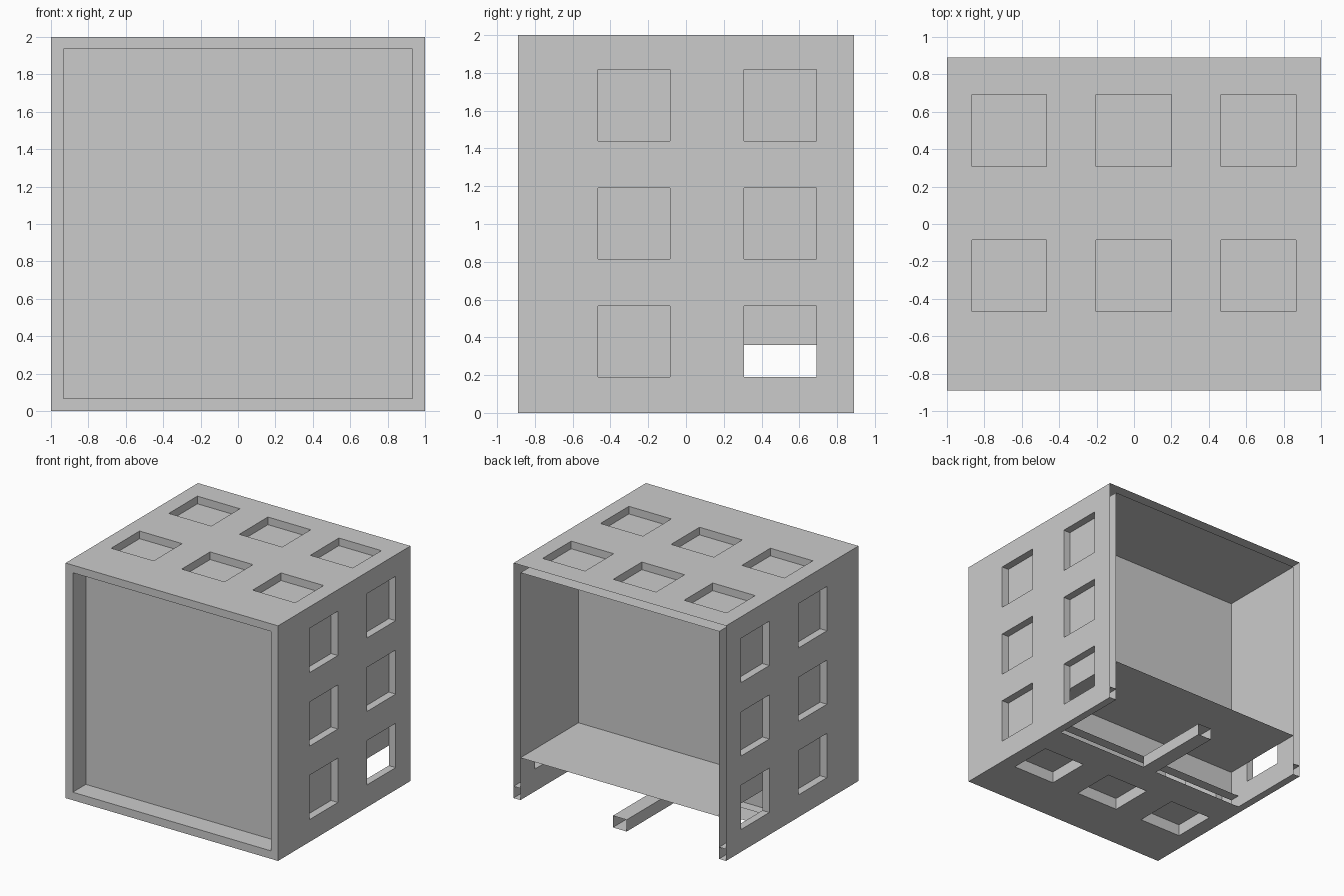
import bpy, bmesh

if "Cube" in bpy.data.objects:
    bpy.data.objects.remove(bpy.data.objects["Cube"])

W, D, H = 1.0, 0.89, 2.0      # half width, half depth, height
IN = 0.935                    # inner lining half width
CEIL, SHELF, LIP = 1.935, 0.36, 0.10
MID, CUT = 0.11, 0.20         # inner partition, rear end of the base plate

ROWS_Y = [(-0.467, -0.085), (0.308, 0.692)]
COLS_X = [(-0.867, -0.467), (-0.203, 0.2), (0.465, 0.865)]
LEVELS_Z = [(0.19, 0.567), (0.815, 1.19), (1.44, 1.817)]


def finish(name, bm):
    bmesh.ops.remove_doubles(bm, verts=bm.verts, dist=1e-5)
    bmesh.ops.recalc_face_normals(bm, faces=bm.faces)
    me = bpy.data.meshes.new(name)
    bm.to_mesh(me)
    bm.free()
    ob = bpy.data.objects.new(name, me)
    bpy.context.collection.objects.link(ob)


def quad(bm, pts):
    bm.faces.new([bm.verts.new(p) for p in pts])


def sheet(name, f, u, v, pockets=(), openings=(), depth=0.0):
    """Flat sheet in (u, v); f(u, v, d) gives the point at inward depth d.
    Pockets get side walls, and a back where no lining lies behind them."""
    bm = bmesh.new()
    holes = [p[:4] for p in pockets] + list(openings)
    us = sorted({*u, *[c for h in holes for c in h[:2]]})
    vs = sorted({*v, *[c for h in holes for c in h[2:]]})
    for a, b in zip(us, us[1:]):
        for c, d in zip(vs, vs[1:]):
            mu, mv = (a + b) / 2, (c + d) / 2
            if not any(h[0] < mu < h[1] and h[2] < mv < h[3] for h in holes):
                quad(bm, [f(a, c, 0), f(b, c, 0), f(b, d, 0), f(a, d, 0)])
    for a, b, c, d, back in pockets:
        ring = [(a, c), (b, c), (b, d), (a, d)]
        for p, q in zip(ring, ring[1:] + ring[:1]):
            quad(bm, [f(*p, 0), f(*q, 0), f(*q, depth), f(*p, depth)])
        if back:
            quad(bm, [f(*p, depth) for p in ring])
    finish(name, bm)


# Side walls: pocketed skin and inner lining, with the low rear window
side_pockets = [(*y, *z, y[0] < MID) for y in ROWS_Y for z in LEVELS_Z]
window = (*ROWS_Y[1], LEVELS_Z[0][0], SHELF)
for side, s in (("left", -1), ("right", 1)):
    sheet(side + "_skin", lambda y, z, d, s=s: (s * (W - d), y, z),
          (-D, D), (0, H), side_pockets, depth=W - IN)
    sheet(side + "_lining", lambda y, z, d, s=s: (s * IN, y, z),
          (MID, D), (0, CEIL), openings=[window])
    sheet(side + "_rail_side", lambda y, z, d, s=s: (s * 0.065, y, z), (CUT, D), (0, LIP))

# Top skin and ceiling
sheet("top_skin", lambda x, y, d: (x, y, H - d), (-W, W), (-D, D),
      [(*x, *y, y[0] < MID) for x in COLS_X for y in ROWS_Y], depth=H - CEIL)
sheet("ceiling", lambda x, y, d: (x, y, CEIL), (-IN, IN), (MID, D))

# Base plate with centre rail and side strips, cut open at the rear
cuts = [(-IN, -0.065, CUT, D), (0.065, IN, CUT, D)]
sheet("base_skin", lambda x, y, d: (x, y, d), (-W, W), (-D, D),
      [(*x, *ROWS_Y[0], True) for x in COLS_X], cuts, depth=LIP)
sheet("base_lining", lambda x, y, d: (x, y, LIP), (-W, W), (MID, D), openings=cuts)

# Rear shelf and partition
sheet("shelf", lambda x, y, d: (x, y, SHELF), (-IN, IN), (MID, D))
sheet("partition", lambda x, z, d: (x, MID, z), (-IN, IN), (LIP, CEIL))

# Front rim and recessed panel
sheet("front_panel", lambda x, z, d: (x, -D + d, z), (-W, W), (0, H),
      [(-0.932, 0.932, 0.068, CEIL, True)], depth=0.175)
